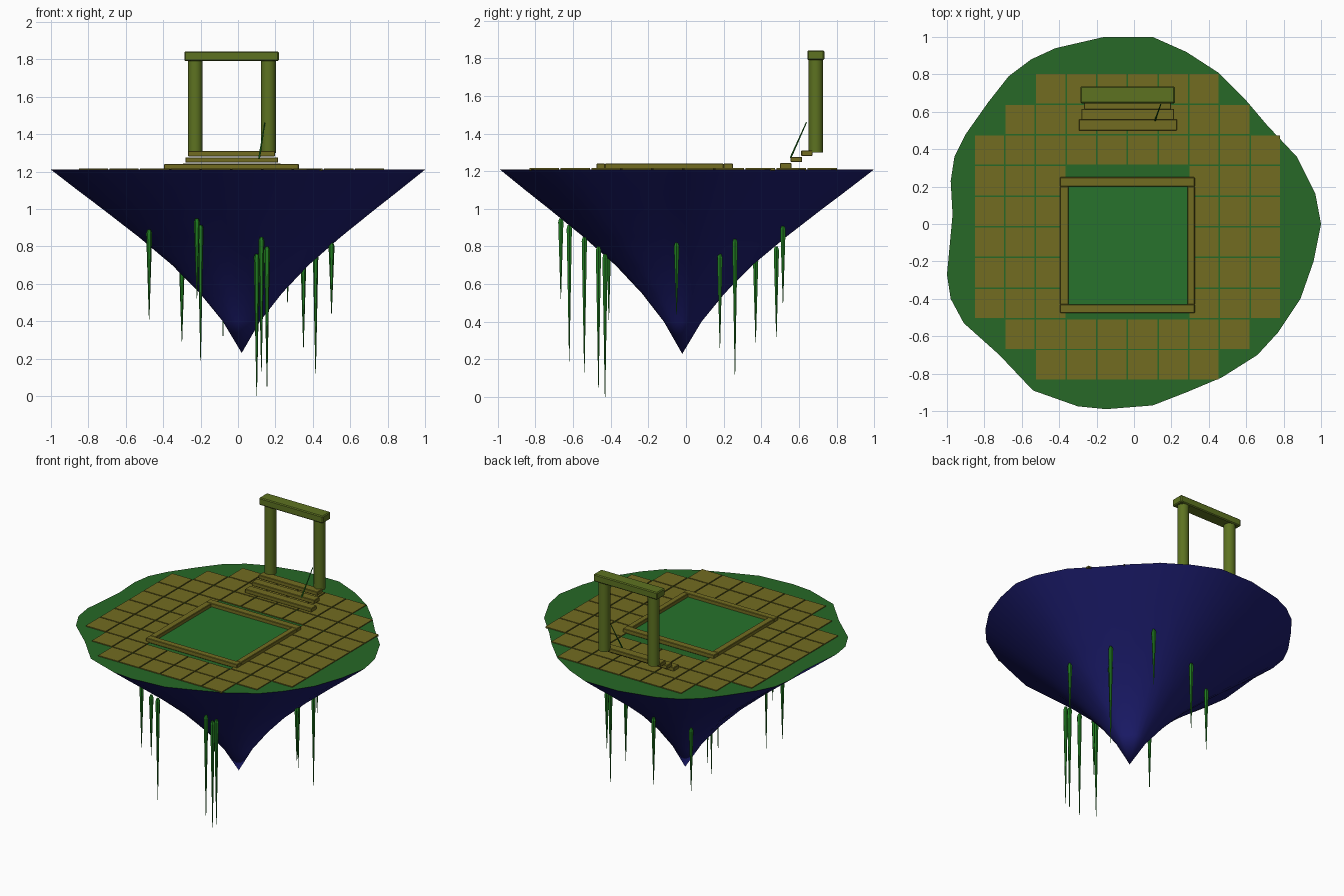
import bpy, bmesh, math
from mathutils import Vector, Matrix

if "Cube" in bpy.data.objects:
    bpy.data.objects.remove(bpy.data.objects["Cube"])


def material(name, rgb):
    m = bpy.data.materials.new(name)
    m.diffuse_color = (*rgb, 1)
    m.use_nodes = True
    m.node_tree.nodes["Principled BSDF"].inputs["Base Color"].default_value = m.diffuse_color
    return m


ROCK = material("rock", (0.012, 0.012, 0.16))
GRASS = material("grass", (0.02, 0.14, 0.02))
POOL = material("pool_green", (0.02, 0.17, 0.025))
STONE = material("stone", (0.17, 0.15, 0.015))
PILLAR = material("mossy_stone", (0.11, 0.17, 0.015))
VINE = material("vine", (0.015, 0.2, 0.015))


def finish(name, bm, mat, smooth=None):
    bmesh.ops.recalc_face_normals(bm, faces=bm.faces)
    me = bpy.data.meshes.new(name)
    bm.to_mesh(me)
    bm.free()
    ob = bpy.data.objects.new(name, me)
    bpy.context.collection.objects.link(ob)
    me.materials.append(mat)
    if smooth:
        bpy.ops.object.select_all(action='DESELECT')
        ob.select_set(True)
        bpy.context.view_layer.objects.active = ob
        bpy.ops.object.shade_smooth_by_angle(angle=math.radians(smooth))
    return ob


def add_box(bm, x0, x1, y0, y1, z0, z1):
    mat = Matrix.Translation(((x0 + x1) / 2, (y0 + y1) / 2, (z0 + z1) / 2)) \
        @ Matrix.Diagonal((x1 - x0, y1 - y0, z1 - z0, 1))
    bmesh.ops.create_cube(bm, size=1, matrix=mat)


def box(name, dims, mat, bevel=0.0):
    bm = bmesh.new()
    add_box(bm, *dims)
    if bevel:
        bmesh.ops.bevel(bm, geom=bm.edges[:], offset=bevel, segments=1, affect='EDGES')
    return finish(name, bm, mat)


def rod(name, a, b, r0, r1, sides, mat):
    a, b = Vector(a), Vector(b)
    d = b - a
    bm = bmesh.new()
    bmesh.ops.create_cone(bm, cap_ends=True, segments=sides, radius1=r0, radius2=r1, depth=d.length,
                          matrix=Matrix.Translation((a + b) / 2) @ d.to_track_quat('Z', 'Y').to_matrix().to_4x4())
    return finish(name, bm, mat, 35)


# Island: irregular rim, scaled rings down to a point
TOP = 1.21
RIM = [(1, 0), (.97, .16), (.87, .36), (.71, .53), (.6, .66), (.45, .81), (.28, .92), (.1, 1),
       (-.16, 1), (-.42, .94), (-.55, .88), (-.67, .79), (-.78, .65), (-.9, .48), (-.96, .36),
       (-.98, .23), (-.97, .05), (-1, -.27), (-.98, -.4), (-.91, -.53), (-.72, -.7), (-.54, -.89),
       (-.3, -.975), (-.15, -.99), (.1, -.97), (.28, -.9), (.47, -.82), (.66, -.7), (.77, -.58),
       (.89, -.4), (.96, -.2)]
RINGS = [(TOP, 1), (1.1, .86), (1.0, .73), (.85, .54), (.7, .365), (.55, .22), (.4, .1)]
bm = bmesh.new()
tip = bm.verts.new((.02, -.02, .23))
rings = [[bm.verts.new((x * f + .02 * (1 - f), y * f - .02 * (1 - f), z)) for x, y in RIM] for z, f in RINGS]
n = len(RIM)
for up, low in zip(rings, rings[1:]):
    for i in range(n):
        bm.faces.new((up[i], up[(i + 1) % n], low[(i + 1) % n], low[i]))
for i in range(n):
    bm.faces.new((rings[-1][i], rings[-1][(i + 1) % n], tip))
finish("rock_underside", bm, ROCK, 40)

bm = bmesh.new()
bm.faces.new([bm.verts.new((x, y, TOP)) for x, y in RIM])
finish("grass_top", bm, GRASS)

# Paving: 10 x 10 grid with stepped corners and an opening for the pool
CX, CY, PITCH, GAP = -.035, -.015, .164, .004
bm = bmesh.new()
for row in range(10):
    inset = {0: 2, 1: 1, 8: 1, 9: 2}.get(row, 0)
    for col in range(inset, 10 - inset):
        if 3 <= row <= 7 and 3 <= col <= 6:
            continue
        x = CX + (col - 5) * PITCH
        y = CY + (4 - row) * PITCH
        add_box(bm, x + GAP, x + PITCH - GAP, y + GAP, y + PITCH - GAP, TOP - .005, TOP + .006)
finish("paving_tiles", bm, STONE)

# Sunken pool and its stone rim
box("pool", (-.35, .285, -.43, .2, TOP - .004, TOP + .005), POOL)
for name, dims in {"front": (-.395, .325, -.475, -.43), "back": (-.395, .325, .2, .25),
                   "left": (-.395, -.35, -.43, .2), "right": (.285, .325, -.43, .2)}.items():
    box("pool_rim_" + name, (*dims, TOP, 1.24), STONE, .003)

# Steps rising to the gateway
for i in range(3):
    y, z = .5 + i * .056, 1.215 + i * .033
    box(f"step_{i + 1}", (-.295 + i * .014, .23 - i * .016, y, y + .06, z, z + .028), STONE, .003)

# Gateway: two pillars and a lintel
for side, x in (("left", -.228), ("right", .163)):
    rod("pillar_" + side, (x, .69, 1.3), (x, .69, 1.795), .039, .039, 12, PILLAR)
box("lintel", (-.287, .218, .645, .735, 1.79, 1.842), PILLAR, .006)

# Thin stick leaning on the steps
rod("leaning_stick", (.113, .555, 1.27), (.143, .64, 1.46), .005, .003, 6, VINE)

# Hanging vines: x, y, top, bottom
VINES = [(.1, -.43, .76, 0), (.155, -.465, .8, .05), (.125, -.54, .85, .13), (-.2, -.62, .915, .19),
         (-.22, -.665, .95, .52), (-.475, -.41, .89, .41), (-.3, .37, .74, .29), (.415, .26, .84, .12),
         (.35, .18, .76, .26), (.5, -.05, .82, .44), (-.08, .48, .8, .32), (.265, .515, .91, .5)]
for i, (x, y, top, bottom) in enumerate(VINES):
    bm = bmesh.new()
    loops = []
    for z, r in ((top, .009), (top - .02, .016), (bottom, .0015)):
        loops.append([bm.verts.new((x + r * math.cos(k * math.pi / 3), y + r * math.sin(k * math.pi / 3), z))
                      for k in range(6)])
    for a, b in zip(loops, loops[1:]):
        for k in range(6):
            bm.faces.new((a[k], a[(k + 1) % 6], b[(k + 1) % 6], b[k]))
    bm.faces.new(loops[0])
    bm.faces.new(loops[-1])
    finish(f"vine_{i + 1}", bm, VINE)
